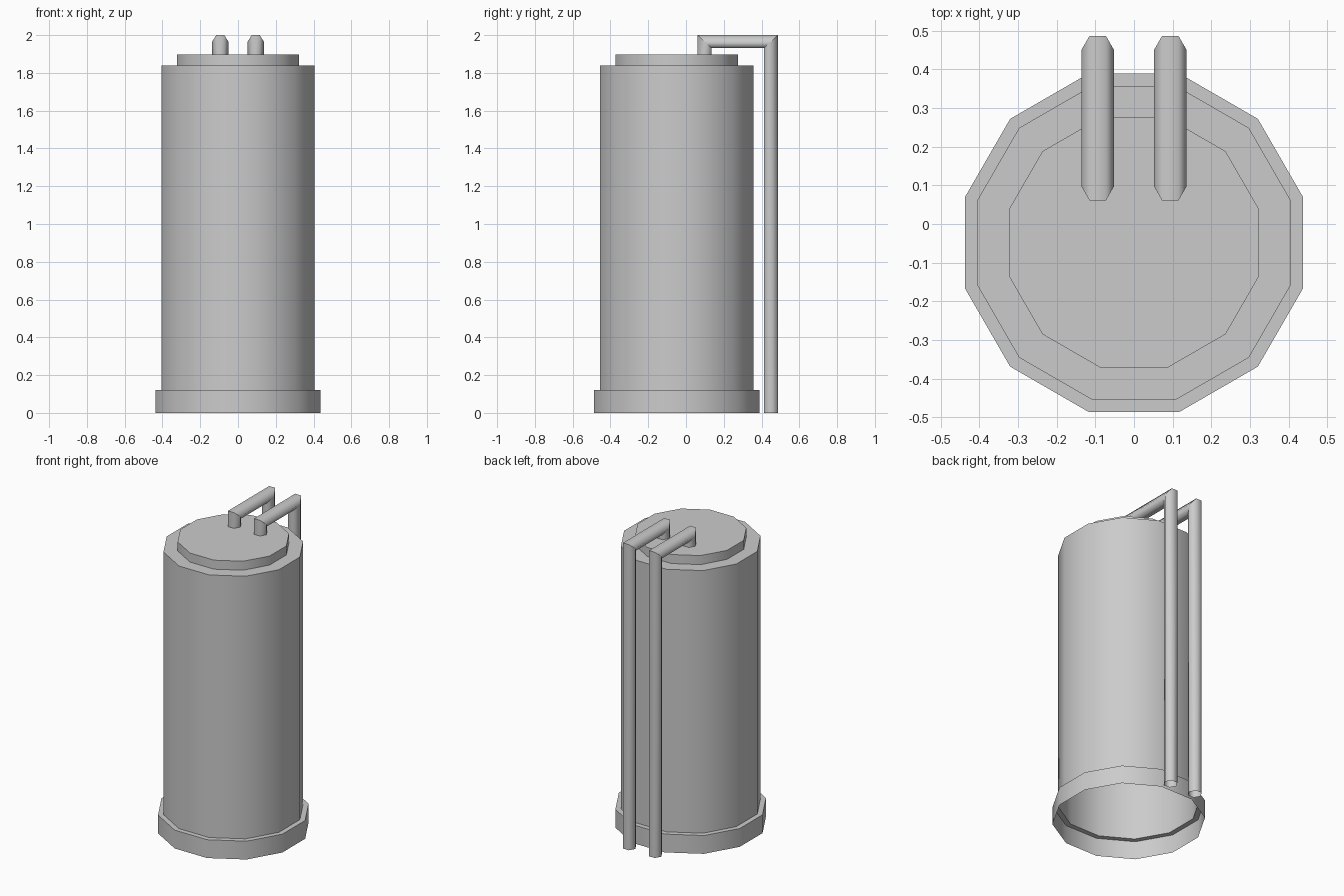
import bpy, bmesh
from math import cos, sin, pi
from mathutils import Vector

if "Cube" in bpy.data.objects:
    bpy.data.objects.remove(bpy.data.objects["Cube"], do_unlink=True)

grey = bpy.data.materials.new("light grey metal")
grey.use_nodes = True
colour = (0.6, 0.6, 0.6, 1)
grey.diffuse_color = colour
grey.node_tree.nodes["Principled BSDF"].inputs["Base Color"].default_value = colour


def loft(name, rings, cap_last=False):
    """Skin a list of point rings; smooth around, sharp across each ring."""
    bm = bmesh.new()
    loops = [[bm.verts.new(p) for p in ring] for ring in rings]
    n = len(loops[0])
    for a, b in zip(loops, loops[1:]):
        for i in range(n):
            j = (i + 1) % n
            bm.faces.new((a[i], a[j], b[j], b[i])).smooth = True
    if cap_last:
        bm.faces.new(loops[-1])
    for ring in loops:
        for i in range(n):
            bm.edges.get((ring[i], ring[(i + 1) % n])).smooth = False
    mesh = bpy.data.meshes.new(name)
    bm.to_mesh(mesh)
    bm.free()
    mesh.materials.append(grey)
    obj = bpy.data.objects.new(name, mesh)
    bpy.context.collection.objects.link(obj)
    return obj


# Tank: twelve-sided stepped shell, open underneath
TANK_Y = -0.0485
profile = [(0.4535, 0), (0.4535, 0.12), (0.4205, 0.12),
           (0.4205, 1.838), (0.335, 1.838), (0.335, 1.897)]
angles = [(i + 0.5) * pi / 6 for i in range(12)]
loft("tank_shell", [[Vector((r * cos(a), TANK_Y + r * sin(a), z)) for a in angles]
                    for r, z in profile], cap_last=True)

# Pipes: six-sided tubes with mitred corners, up from the lid and down the back
HALF_W, HALF_D, HALF_H = 0.0425, 0.037, 0.034
FRONT_Y, BACK_Y, TOP_Z = 0.098, 0.45, 1.966
# each station: y, z, and how much the section leans in z
stations = [(FRONT_Y, 1.897, 0), (FRONT_Y, TOP_Z, -1),
            (BACK_Y, TOP_Z, 1), (BACK_Y, 0, 0)]


def pipe(name, x):
    rings = []
    for y, z, lean in stations:
        ring = []
        for i in range(6):
            c, s = cos(i * pi / 3), sin(i * pi / 3) / sin(pi / 3)
            side = -s if lean > 0 or y == BACK_Y else s
            # outer side of the bend is front at the lid, back behind the tank
            dy = HALF_D * side
            dz = HALF_H * lean * side
            ring.append(Vector((x + HALF_W * c, y + dy, z + dz)))
        rings.append(ring)
    return loft(name, rings)


for side, x in (("left", 0.094), ("right", -0.094)):
    pipe(side + "_pipe", x)
